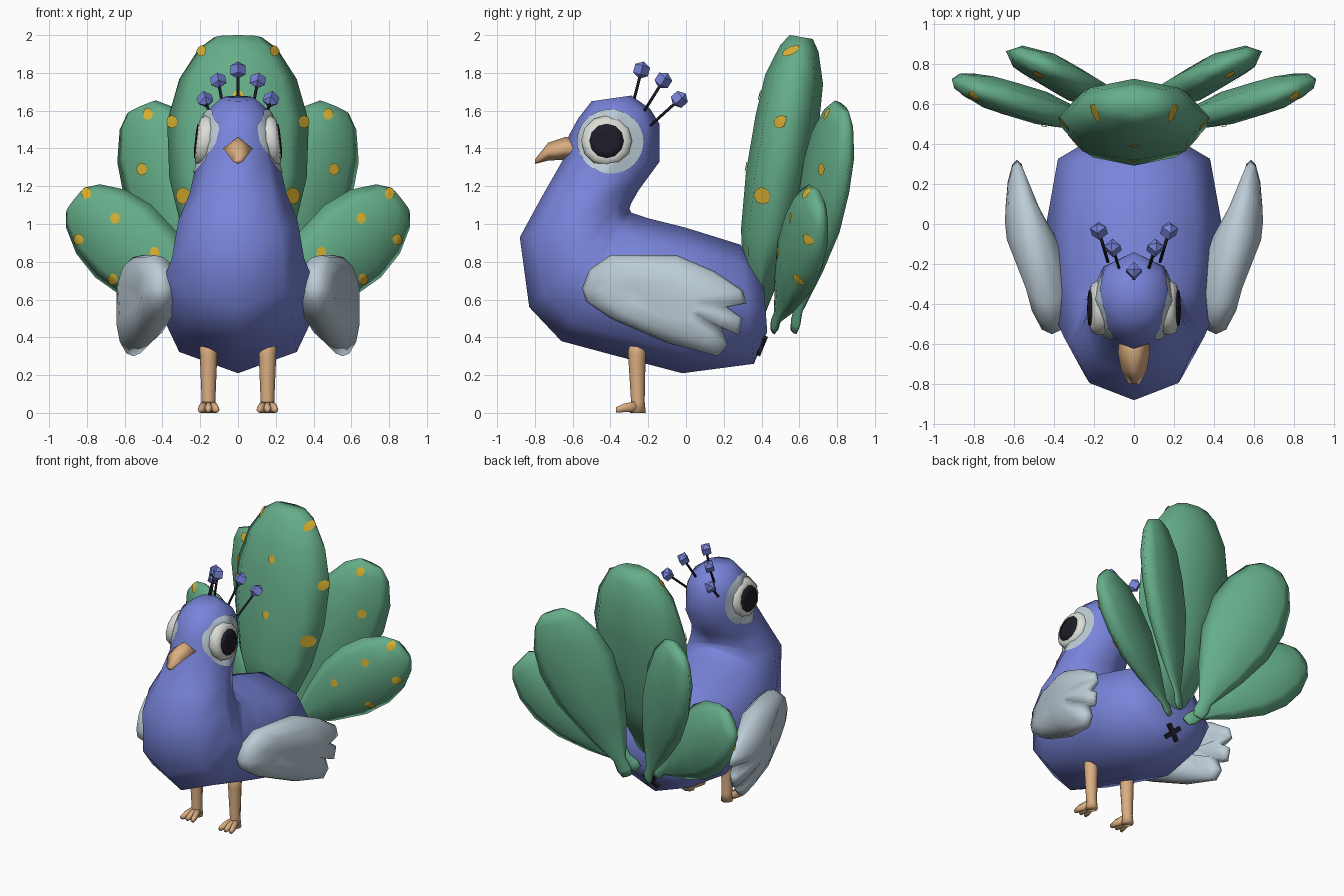
import bpy, bmesh, math
from mathutils import Vector, Matrix
from mathutils.bvhtree import BVHTree

if "Cube" in bpy.data.objects:
    bpy.data.objects.remove(bpy.data.objects["Cube"])


def material(name, rgb):
    m = bpy.data.materials.new(name)
    m.diffuse_color = (*rgb, 1)
    m.use_nodes = True
    m.node_tree.nodes["Principled BSDF"].inputs["Base Color"].default_value = m.diffuse_color
    return m


BLUE = material("body blue", (0.19, 0.23, 0.70))
GREEN = material("feather green", (0.13, 0.42, 0.25))
GREY = material("wing grey", (0.50, 0.60, 0.67))
PEACH = material("beak peach", (0.70, 0.42, 0.22))
WHITE = material("eye white", (0.72, 0.72, 0.68))
YELLOW = material("spot yellow", (0.70, 0.44, 0.03))
BLACK = material("dark", (0.012, 0.012, 0.02))


def finish(name, bm, mats, smooth=True, fix=True):
    if fix:
        bmesh.ops.recalc_face_normals(bm, faces=bm.faces)
    for f in bm.faces:
        f.smooth = smooth
    me = bpy.data.meshes.new(name)
    bm.to_mesh(me)
    bm.free()
    for m in mats:
        me.materials.append(m)
    ob = bpy.data.objects.new(name, me)
    bpy.context.collection.objects.link(ob)
    return ob


def loft(name, rings, mat, smooth=True):
    """Skin closed rings of points and cap both ends."""
    bm = bmesh.new()
    vs = [[bm.verts.new(p) for p in r] for r in rings]
    n = len(rings[0])
    for a, b in zip(vs, vs[1:]):
        for i in range(n):
            j = (i + 1) % n
            bm.faces.new((a[i], a[j], b[j], b[i]))
    bm.faces.new(vs[0])
    bm.faces.new(vs[-1])
    return finish(name, bm, [mat], smooth)


def ring(c, u, v, n=8):
    c, u, v = Vector(c), Vector(u), Vector(v)
    return [c + u * math.cos(i * math.tau / n) + v * math.sin(i * math.tau / n)
            for i in range(n)]


def tree(ob):
    bm = bmesh.new()
    bm.from_mesh(ob.data)
    t = BVHTree.FromBMesh(bm)
    bm.free()
    return t


def decal(name, bvh, c, u, v, ray, steps, n, mat):
    """Thin round patch draped on a surface along a ray direction."""
    c, u, v, ray = Vector(c), Vector(u), Vector(v), Vector(ray)
    if bvh.ray_cast(c, ray)[0] is None:
        return
    bm = bmesh.new()

    def drop(p):
        for k in range(21):
            loc, nor, _, _ = bvh.ray_cast(p.lerp(c, k / 20), ray)
            if loc is not None:
                break
        return bm.verts.new(loc + nor * 0.007)
    mid = drop(c)
    prev = None
    for s in range(1, steps + 1):
        cur = [drop(p) for p in ring(c, u * s / steps, v * s / steps, n)]
        for i in range(n):
            j = (i + 1) % n
            bm.faces.new((prev[i], prev[j], cur[j], cur[i]) if prev else (mid, cur[j], cur[i]))
        prev = cur
    bmesh.ops.recalc_face_normals(bm, faces=bm.faces)
    if sum((f.normal * f.calc_area() for f in bm.faces), Vector()).dot(ray) > 0:
        bmesh.ops.reverse_faces(bm, faces=bm.faces)
    return finish(name, bm, [mat], True, False)


# Body, neck and head: sections from a lower/front point to an upper/back point, half width
sections = [
    ((0.43, 0.43), (0.41, 0.70), 0.22), ((0.36, 0.26), (0.29, 0.89), 0.38),
    ((-0.02, 0.21), (0.0, 0.98), 0.44), ((-0.40, 0.31), (-0.20, 1.03), 0.42),
    ((-0.66, 0.38), (-0.29, 1.06), 0.39), ((-0.83, 0.56), (-0.30, 1.08), 0.35),
    ((-0.88, 0.93), (-0.29, 1.11), 0.315), ((-0.76, 1.15), (-0.25, 1.18), 0.255),
    ((-0.64, 1.36), (-0.14, 1.33), 0.215), ((-0.62, 1.47), (-0.14, 1.53), 0.20),
    ((-0.57, 1.56), (-0.19, 1.61), 0.18), ((-0.50, 1.65), (-0.29, 1.68), 0.09),
]
rings = []
for a, b, w in sections:
    a, b = Vector((0, *a)), Vector((0, *b))
    rings.append(ring((a + b) / 2, (w, 0, 0), (b - a) / 2))
body = loft("body", rings, BLUE)
body_tree = tree(body)

# Beak: four-sided, hooked down at the tip
loft("beak", [ring((0, y, z), (w, 0, 0), (0, 0, h), 4) for y, z, w, h in
              [(-0.55, 1.40, 0.07, 0.055), (-0.64, 1.40, 0.08, 0.06),
               (-0.73, 1.383, 0.065, 0.047), (-0.80, 1.33, 0.025, 0.012)]], PEACH)

# Rear cross mark
for k in (-1, 1):
    n = Vector((0, 0.92, -0.38)).normalized()
    up = n.cross(Vector((1, 0, 0)))
    d = (up + Vector((k, 0, 0))).normalized()
    s = n.cross(d) * 0.014
    c = Vector((0, 0.402, 0.355))
    loft("rear_cross", [[c + d * e * 0.065 + s + n * 0.012, c + d * e * 0.065 - s + n * 0.012,
                         c + d * e * 0.065 - s - n * 0.012, c + d * e * 0.065 + s - n * 0.012]
                        for e in (-1, 1)], BLACK, False)

wing_outline = [(-0.55, 0.66), (-0.51, 0.76), (-0.40, 0.835), (-0.05, 0.835), (0.15, 0.75),
                (0.30, 0.65), (0.32, 0.58), (0.22, 0.56), (0.30, 0.50), (0.28, 0.41),
                (0.19, 0.45), (0.22, 0.36), (0.17, 0.30), (-0.10, 0.37), (-0.40, 0.50),
                (-0.53, 0.59)]


def eye_part(name, sx, profile, mat):
    # Lathe on the side of the head, leaning in towards the crown
    loft(name, [[(sx * (p.x - 0.11 * (p.z - 1.44)), p.y, p.z)
                 for p in ring((x, -0.42, 1.44), (0, r, 0), (0, 0, r), 12)]
                for r, x in profile], mat)


for sx in (-1, 1):
    # Wing: layered outline, leaning outward to the back
    layers = [(-0.125, 0.42), (-0.10, 0.74), (-0.05, 0.95), (0, 1), (0.05, 0.95), (0.10, 0.74),
              (0.125, 0.42)]
    loft("wing", [[(sx * (0.52 + 0.2 * y + d * (1 - 0.5 * max(y, 0) / 0.3)),
                    -0.1 + (y + 0.1) * s, 0.59 + (z - 0.59) * s)
                   for y, z in wing_outline] for d, s in layers], GREY)

    # Eye surround, eyeball ring and pupil
    decal("eye_surround", body_tree, (sx, -0.40, 1.435), (0, 0.172, 0), (0, 0, 0.168),
          (-sx, 0, 0), 12, 32, GREY)
    eye_part("eye_ring", sx, [(0.135, 0.13), (0.135, 0.185), (0.12, 0.212), (0.09, 0.219)], WHITE)
    eye_part("pupil", sx, [(0.092, 0.21), (0.09, 0.224), (0.05, 0.228)], BLACK)

    # Leg and three toes
    x = sx * 0.156
    loft("leg", [ring((x, y, z), (r, 0, 0), (0, r, 0)) for y, z, r in
                 [(-0.255, 0.42, 0.05), (-0.26, 0.30, 0.046), (-0.255, 0.06, 0.036),
                  (-0.255, 0.0, 0.042)]], PEACH)
    for k in (-1, 0, 1):
        loft("toe", [ring((x + k * o, y, h), (r, 0, 0), (0, 0, h), 6) for o, y, h, r in
                     [(0.01, -0.25, 0.035, 0.022), (0.034, -0.33, 0.026, 0.021),
                      (0.043, -0.37, 0.016, 0.015)]], PEACH)


def tube(name, a, b, r, mat):
    a, b = Vector(a), Vector(b)
    d = (b - a).normalized()
    u = d.orthogonal().normalized() * r
    loft(name, [ring(p, u, d.cross(u), 6) for p in (a, b)], mat)


# Crest: dark stalks with faceted tips
for a, b in [((0, -0.275, 1.66), (0, -0.235, 1.815)),
             ((0.075, -0.22, 1.60), (0.105, -0.12, 1.76)),
             ((0.13, -0.19, 1.52), (0.175, -0.035, 1.66))]:
    for sx in ((-1, 1) if a[0] else (1,)):
        p, q = Vector((sx * a[0], *a[1:])), Vector((sx * b[0], *b[1:]))
        tube("crest_stalk", p, q, 0.008, BLACK)
        turn = Vector((0, 0, 1)).rotation_difference((q - p).normalized()).to_matrix().to_4x4()
        bm = bmesh.new()
        bmesh.ops.create_uvsphere(bm, u_segments=4, v_segments=3, radius=0.047,
                                  matrix=Matrix.Translation(q) @ turn)
        finish("crest_tip", bm, [BLUE], False)


def feather(name, base, tip, normal, w, t, profile, spots):
    base, tip = Vector(base), Vector(tip)
    axis = (tip - base).normalized()
    u = axis.cross(Vector(normal)).normalized()
    v = u.cross(axis)
    ob = loft(name, [ring(base.lerp(tip, k), u * w * s, v * t * min(1, s * 1.1))
                     for k, s in profile], GREEN)
    bvh = tree(ob)
    for x, z, r in spots:
        decal(name + "_spot", bvh, (x, 0.0, z), (r, 0, 0), (0, 0, r * 1.15),
              (0, 1, 0), 2, 8, YELLOW)


# Tail fan
broad = [(0, 0.25), (0.3, 0.78), (0.5, 0.97), (0.7, 1), (0.85, 0.83), (0.96, 0.55), (1, 0.33)]
spoon = [(0, 0.13), (0.04, 0.19), (0.1, 0.17), (0.3, 0.60), (0.5, 0.92), (0.68, 1),
         (0.83, 0.88), (0.95, 0.60), (1, 0.33)]
feather("tail_centre", (0, 0.36, 0.5), (0, 0.61, 1.99), (0, -1, 0.17), 0.375, 0.17, broad,
        [(0, 1.68, 0.026), (0, 1.3, 0.026)] +
        [(s * x, z, r) for s in (-1, 1) for x, z, r in
         [(0.19, 1.915, 0.027), (0.345, 1.54, 0.03), (0.285, 1.15, 0.04)]])
for s in (-1, 1):
    feather("tail_upper", (s * 0.08, 0.57, 0.43), (s * 0.51, 0.82, 1.62), (s * 0.42, -1, 0),
            0.27, 0.085, spoon, [(s * 0.475, 1.58, 0.027), (s * 0.505, 1.29, 0.029)])
    feather("tail_lower", (s * 0.07, 0.46, 0.44), (s * 0.86, 0.70, 1.13), (s * 0.40, -1, 0),
            0.25, 0.085, spoon,
            [(s * x, z, 0.026) for x, z in
             [(0.80, 1.16), (0.65, 1.03), (0.84, 0.92), (0.66, 0.71), (0.44, 0.85)]])
